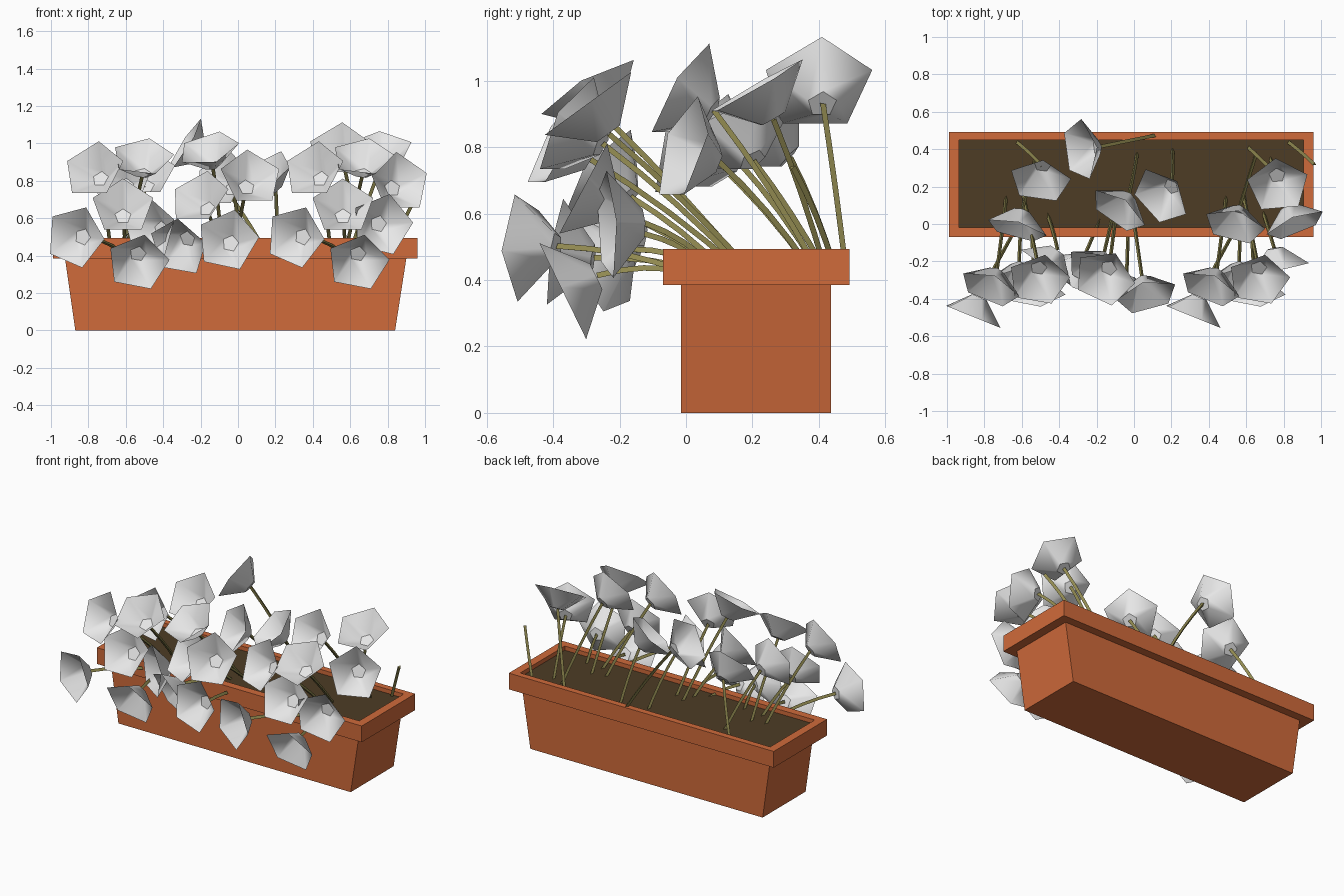
import bpy, bmesh, math
from mathutils import Vector

if "Cube" in bpy.data.objects:
    bpy.data.objects.remove(bpy.data.objects["Cube"])


def material(name, rgb):
    m = bpy.data.materials.new(name)
    m.diffuse_color = (*rgb, 1)
    m.use_nodes = True
    m.node_tree.nodes["Principled BSDF"].inputs["Base Color"].default_value = m.diffuse_color
    return m


TERRACOTTA = material("terracotta", (0.63, 0.145, 0.043))
SOIL = material("soil", (0.075, 0.045, 0.018))
PETAL = material("petal_white", (0.8, 0.8, 0.8))
STEM = material("stem_olive", (0.28, 0.25, 0.08))


def finish(bm, name, mat):
    me = bpy.data.meshes.new(name)
    bm.to_mesh(me)
    bm.free()
    me.materials.append(mat)
    ob = bpy.data.objects.new(name, me)
    bpy.context.collection.objects.link(ob)
    return ob


def rect_loft(bm, rings):
    """Skin a stack of rectangles (x0, x1, y0, y1, z) and return the vertex rings."""
    vs = [[bm.verts.new(p) for p in ((a, c, z), (b, c, z), (b, d, z), (a, d, z))]
          for a, b, c, d, z in rings]
    for lo, hi in zip(vs, vs[1:]):
        for i in range(4):
            j = (i + 1) % 4
            bm.faces.new((lo[i], lo[j], hi[j], hi[i]))
    return vs


# planter: tapered box with overhanging rim and a shallow recess
bm = bmesh.new()
rings = rect_loft(bm, [(-.87, .84, -.015, .437, 0), (-.925, .90, -.015, .437, .385),
                       (-.99, .96, -.07, .492, .385), (-.99, .96, -.07, .492, .493),
                       (-.935, .905, -.018, .45, .493), (-.935, .905, -.018, .45, .46)])
bm.faces.new(rings[0][::-1])
finish(bm, "planter", TERRACOTTA)

# soil
bm = bmesh.new()
bm.faces.new(rect_loft(bm, [(-.935, .905, -.018, .45, .465)])[0])
finish(bm, "soil", SOIL)


def facing(az, el):
    a, e = math.radians(az), math.radians(el)
    return Vector((math.cos(e) * math.sin(a), -math.cos(e) * math.cos(a), math.sin(e)))


def stem(root, tip, direction, name="stem"):
    """Three-sided tube along a gentle quadratic curve."""
    mid = (root + tip) / 2 + Vector((0, 0, .03)) - direction * .015
    bm = bmesh.new()
    rows = []
    for k in range(5):
        t = k / 4
        p = root * (1 - t) ** 2 + mid * 2 * t * (1 - t) + tip * t * t
        tan = ((mid - root) * (1 - t) + (tip - mid) * t).normalized()
        u = tan.cross(Vector((1, 0, 0))).normalized()
        v = tan.cross(u)
        rows.append([bm.verts.new(p + (u * math.cos(w) + v * math.sin(w)) * .011)
                     for w in (0, 2.0944, 4.1888)])
    for lo, hi in zip(rows, rows[1:]):
        for i in range(3):
            j = (i + 1) % 3
            bm.faces.new((lo[i], lo[j], hi[j], hi[i]))
    bm.faces.new(rows[0][::-1])
    bm.faces.new(rows[-1])
    finish(bm, name, STEM)


def flower(x, y, z, az, el, rx, ry, roll=0, dx=0):
    """Open five-sided cup on a stem: base centre, facing angles, stem root."""
    base, d = Vector((x + dx, y, z)), facing(az, el)
    side = d.cross(Vector((0, 0, 1))).normalized()
    up = side.cross(d)
    turns = [i * math.tau / 5 - math.radians(roll) for i in range(5)]
    bm = bmesh.new()
    rows = []
    for r, h in ((.045, 0), (.17, .11)):
        rows.append([bm.verts.new(base + d * h + (up * math.cos(w) + side * math.sin(w)) * r)
                     for w in turns])
    bm.faces.new(rows[0][::-1])
    for i in range(5):
        j = (i + 1) % 5
        bm.faces.new((rows[0][i], rows[0][j], rows[1][j], rows[1][i])).smooth = True
        bm.edges.get((rows[0][i], rows[0][j])).smooth = False
    bmesh.ops.recalc_face_normals(bm, faces=bm.faces)
    finish(bm, "flower", PETAL)
    stem(Vector((rx + dx, ry, .42)), base - d * .003, d)


# front clump of flowers, repeated at the left and right ends
clump = [(-.735, -.255, .81, -22, 26, -.68, .18),
         (-.51, -.235, .84, 0, 54, -.60, .20, 12),
         (-.615, -.22, .61, 0, 28, -.60, .12),
         (-.83, -.39, .50, -22, 0, -.62, .00, 22),
         (-.535, -.27, .41, 0, -26, -.55, .00, 12)]
for f in clump:
    for shift in (0, 1.176):
        flower(*f, dx=shift)

# single flowers in the middle, at the ends and at the back
singles = [(.75, -.13, .57, 10, -3, .68, .10, 14),
           (-.41, -.14, .54, -35, 0, -.48, .10),
           (-.27, -.18, .49, -28, -24, -.15, .10, 10),
           (-.165, -.17, .65, -28, 34, -.10, .12),
           (-.04, -.28, .465, -8, 8, -.03, .05, 12),
           (.045, -.295, .765, 15, 28, -.02, .17),
           (-.135, -.235, .88, -25, 58, -.08, .19),
           (-.03, .15, .76, -35, 25, .02, .40),
           (-.195, .41, .93, -82, 32, .15, .48),
           (.20, .20, .76, -48, 45, .205, .42),
           (.56, .08, .91, -14, 30, .66, .40),
           (-.60, .07, .77, -15, 15, -.52, .38),
           (-.49, .31, .77, -8, 42, -.64, .45),
           (.765, .26, .885, 5, 60, .60, .42),
           (.825, .09, .76, 22, 16, .72, .38)]
for f in singles:
    flower(*f)

# bare stem at the right end
stem(Vector((.81, .45, .42)), Vector((.965, .32, .74)), facing(0, 45), "bare_stem")
